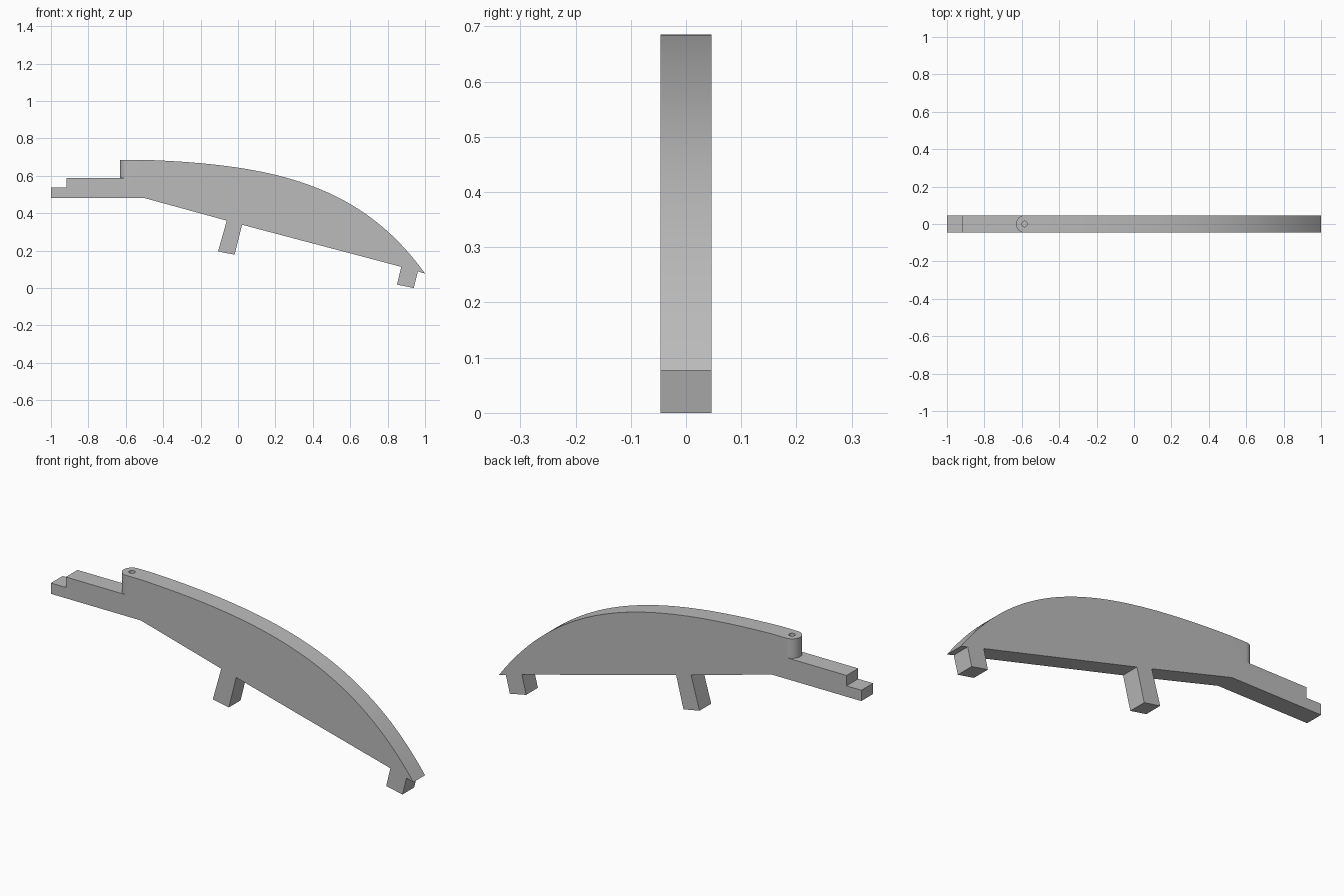
import bpy, bmesh, math
from mathutils import Vector
from mathutils.geometry import interpolate_bezier

cube = bpy.data.objects.get("Cube")
if cube:
    bpy.data.objects.remove(cube, do_unlink=True)

HALF = 0.046      # half thickness of the plate
TOP = 0.685
LEDGE = 0.588     # top of the straight tang
PIVOT_X = -0.585

grey = bpy.data.materials.new("plain grey")
grey.use_nodes = True
grey.diffuse_color = (0.5, 0.5, 0.5, 1)
grey.node_tree.nodes["Principled BSDF"].inputs["Base Color"].default_value = (0.5, 0.5, 0.5, 1)


def plate(name, outline):
    """Extrude an x/z outline across the plate thickness."""
    bm = bmesh.new()
    face = bm.faces.new([bm.verts.new((x, -HALF, z)) for x, z in outline])
    new = bmesh.ops.extrude_face_region(bm, geom=[face])["geom"]
    moved = [v for v in new if isinstance(v, bmesh.types.BMVert)]
    bmesh.ops.translate(bm, verts=moved, vec=(0, 2 * HALF, 0))
    bmesh.ops.recalc_face_normals(bm, faces=bm.faces)
    mesh = bpy.data.meshes.new(name)
    bm.to_mesh(mesh)
    bm.free()
    mesh.materials.append(grey)
    obj = bpy.data.objects.new(name, mesh)
    bpy.context.collection.objects.link(obj)
    return obj


def pin(name, radius, bottom, top, sides):
    """Upright cylinder on the pivot axis."""
    bpy.ops.mesh.primitive_cylinder_add(
        vertices=sides, radius=radius, depth=top - bottom,
        location=(PIVOT_X, 0, (top + bottom) / 2))
    obj = bpy.context.object
    obj.name = name
    obj.data.materials.append(grey)
    obj.hide_render = True
    return obj


def combine(target, tool, operation):
    mod = target.modifiers.new(operation.title(), "BOOLEAN")
    mod.object, mod.operation, mod.solver = tool, operation, "EXACT"
    bpy.ops.object.select_all(action="DESELECT")
    bpy.context.view_layer.objects.active = target
    target.select_set(True)
    bpy.ops.object.modifier_apply(modifier=mod.name)
    bpy.data.objects.remove(tool, do_unlink=True)


# Curved back of the lever
back = [(p.x, p.y) for p in interpolate_bezier(
    Vector((-0.5, TOP)), Vector((0.2, 0.66)),
    Vector((0.66, 0.55)), Vector((1.0, 0.077)), 40)]

# Underside with the end foot and the middle leg, then the stepped tang
foot = [(0.962, 0.088), (0.94, 0.0), (0.85, 0.018), (0.873, 0.113)]
leg = [(0.022, 0.338), (-0.018, 0.178), (-0.107, 0.195), (-0.06, 0.36)]
tang = [(-0.505, 0.482), (-1.0, 0.482), (-1.0, 0.536), (-0.918, 0.536),
        (-0.918, LEDGE), (PIVOT_X, LEDGE), (PIVOT_X, TOP)]
lever = plate("lever_body", back + foot + leg + tang)

# Rounded head with a small pivot hole
combine(lever, pin("rounded_head", HALF, LEDGE - 0.03, TOP, 48), "UNION")
combine(lever, pin("pivot_hole", 0.015, LEDGE, TOP + 0.05, 24), "DIFFERENCE")

bpy.ops.object.shade_smooth_by_angle(angle=math.radians(30))
